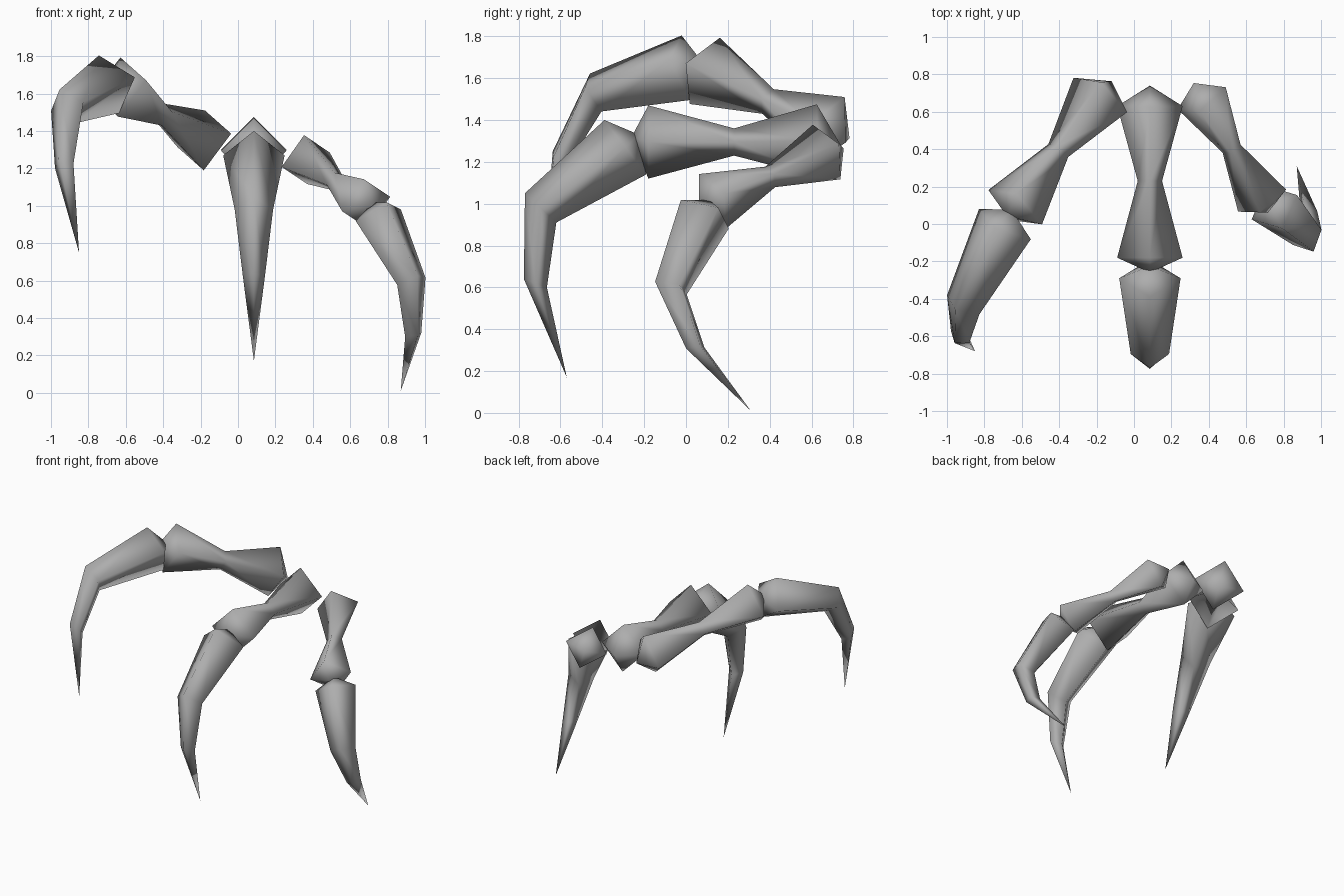
import bpy, bmesh
from mathutils import Vector, Matrix

if "Cube" in bpy.data.objects:
    bpy.data.objects.remove(bpy.data.objects["Cube"])

grey = bpy.data.materials.new("bone_grey")
grey.diffuse_color = (0.42, 0.42, 0.42, 1)
grey.use_nodes = True
grey.node_tree.nodes["Principled BSDF"].inputs["Base Color"].default_value = grey.diffuse_color


def frame(p0, p1, p2):
    """Orthonormal frame, scaled by the p0-p1 distance, from three points."""
    p0, p1, p2 = Vector(p0), Vector(p1), Vector(p2)
    x = p1 - p0
    size = x.length
    x.normalize()
    z = x.cross(p2 - p0).normalized()
    y = z.cross(x)
    m = Matrix((x, y, z)).transposed().to_4x4()
    return Matrix.Translation(p0) @ m @ Matrix.Scale(size, 4)


def loft(name, start, rings, end, source, target):
    """Square-section limb in the YZ plane. Each ring is (outer, inner) corners,
    closed by a point at both ends, then moved from source to target points."""
    bm = bmesh.new()
    loops = []
    for (ya, za), (yb, zb) in rings:
        a, b = Vector((0, ya, za)), Vector((0, yb, zb))
        c, side = (a + b) / 2, Vector(((a - b).length / 2, 0, 0))
        loops.append([bm.verts.new(p) for p in (a, c + side, b, c - side)])
    tips = [bm.verts.new((0, *p)) for p in (start, end)]
    for i in range(4):
        j = (i + 1) % 4
        bm.faces.new((tips[0], loops[0][j], loops[0][i]))
        bm.faces.new((tips[1], loops[-1][i], loops[-1][j]))
        for lo, hi in zip(loops, loops[1:]):
            bm.faces.new((lo[i], lo[j], hi[j], hi[i]))
    bm.transform(frame(*target) @ frame(*source).inverted())
    bmesh.ops.recalc_face_normals(bm, faces=bm.faces)
    for f in bm.faces:
        f.smooth = True
    mesh = bpy.data.meshes.new(name)
    bm.to_mesh(mesh)
    bm.free()
    mesh.materials.append(grey)
    bpy.context.collection.objects.link(bpy.data.objects.new(name, mesh))


# Shared shapes: a waisted upper bone and a curved claw
BONE = dict(
    start=(-0.26, 1.32),
    rings=[((-0.18, 1.47), (-0.18, 1.12)),
           ((0.23, 1.36), (0.23, 1.23)),
           ((0.625, 1.475), (0.635, 1.125))],
    end=(0.74, 1.28),
    source=[(0, -0.18, 1.295), (0, 0.63, 1.30), (0, 0.625, 1.475)])
CLAW = dict(
    start=(-0.225, 1.33),
    rings=[((-0.39, 1.40), (-0.19, 1.14)),
           ((-0.77, 1.05), (-0.62, 0.91)),
           ((-0.775, 0.64), (-0.665, 0.60))],
    end=(-0.57, 0.17),
    source=[(0, -0.29, 1.27), (0, -0.57, 0.17), (0, -0.77, 1.05)])

# Limb placements: bone (front centre, back centre, back top corner),
# claw (root centre, tip, outer bend)
X = 0.085
LIMBS = {
    "left": ([(-0.635, 0.09, 1.635), (-0.18, 0.69, 1.35), (-0.18, 0.755, 1.515)],
             [(-0.69, 0.0, 1.65), (-0.85, -0.68, 0.75), (-0.955, -0.465, 1.615)]),
    "middle": ([(X, -0.18, 1.295), (X, 0.63, 1.30), (X, 0.625, 1.475)],
               [(X, -0.29, 1.27), (X, -0.57, 0.17), (X, -0.77, 1.05)]),
    "right": ([(0.685, 0.125, 1.01), (0.362, 0.672, 1.247), (0.355, 0.60, 1.38)],
              [(0.75, 0.09, 0.95), (0.87, 0.31, 0.01), (0.955, -0.14, 0.63)]),
}
for side, (bone, claw) in LIMBS.items():
    loft(side + "_upper_bone", target=bone, **BONE)
    loft(side + "_claw", target=claw, **CLAW)
